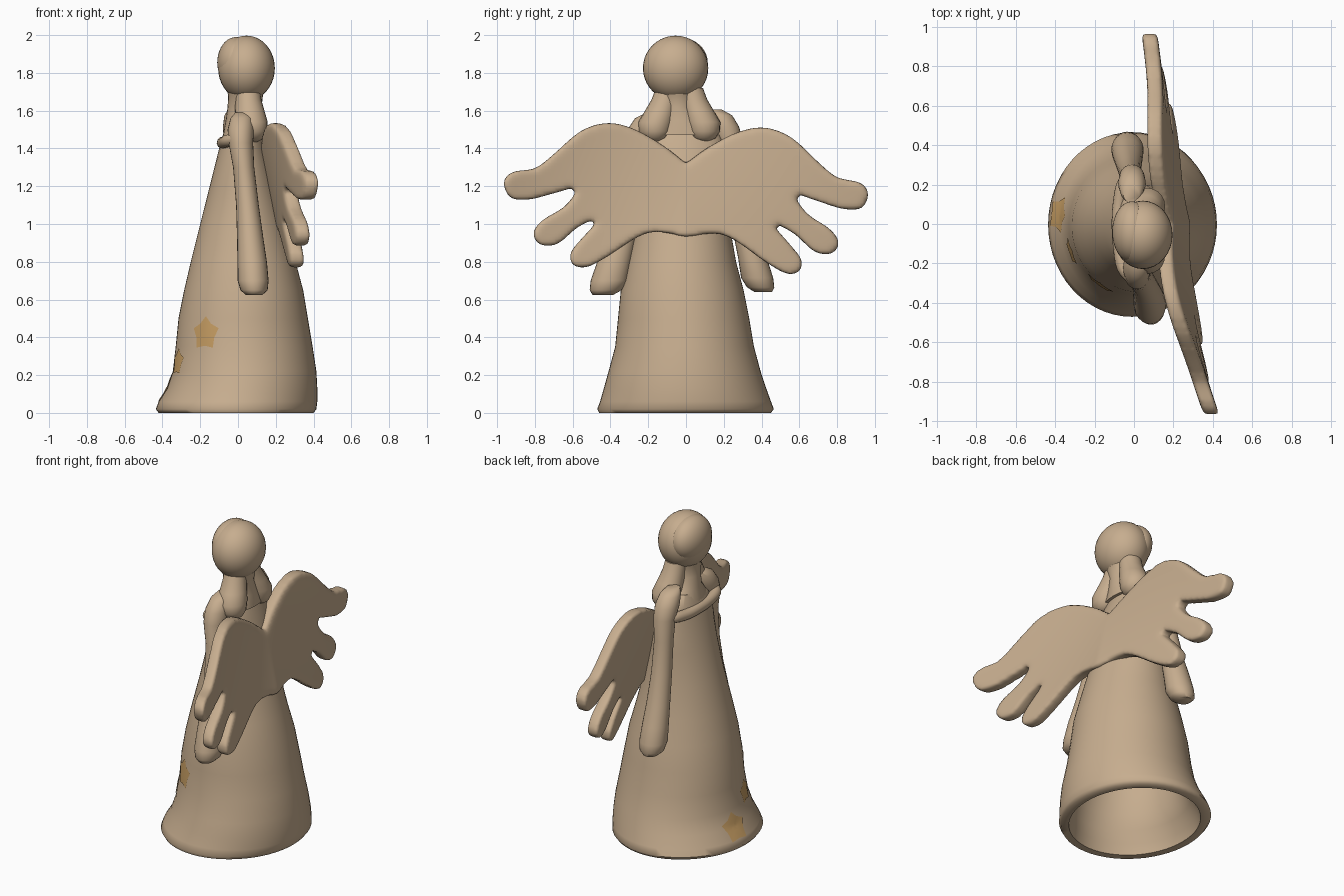
import bpy, bmesh, math
from mathutils import Vector

if "Cube" in bpy.data.objects:
    bpy.data.objects.remove(bpy.data.objects["Cube"])


def material(name, rgb):
    m = bpy.data.materials.new(name)
    m.diffuse_color = (*rgb, 1)
    m.use_nodes = True
    m.node_tree.nodes["Principled BSDF"].inputs["Base Color"].default_value = m.diffuse_color
    return m


clay = material("tan clay", (0.57, 0.42, 0.275))
ochre = material("ochre paint", (0.57, 0.34, 0.125))


def finish(bm, name, mat=clay, angle=60):
    bmesh.ops.recalc_face_normals(bm, faces=bm.faces)
    me = bpy.data.meshes.new(name)
    bm.to_mesh(me)
    bm.free()
    ob = bpy.data.objects.new(name, me)
    bpy.context.collection.objects.link(ob)
    me.materials.append(mat)
    bpy.ops.object.select_all(action='DESELECT')
    ob.select_set(True)
    bpy.context.view_layer.objects.active = ob
    bpy.ops.object.shade_smooth_by_angle(angle=math.radians(angle))
    return ob


def loft(name, rings, n=24):
    """Horizontal elliptical rings (z, cx, cy, rx, ry) skinned in order, ends capped."""
    bm = bmesh.new()
    loops = []
    for z, cx, cy, rx, ry in rings:
        loops.append([bm.verts.new((cx + rx * math.cos(2 * math.pi * i / n),
                                    cy + ry * math.sin(2 * math.pi * i / n), z)) for i in range(n)])
    for a, b in zip(loops, loops[1:]):
        for i in range(n):
            bm.faces.new((a[i], a[(i + 1) % n], b[(i + 1) % n], b[i]))
    bm.faces.new(loops[0])
    bm.faces.new(loops[-1])
    return finish(bm, name)


def smooth_path(pts, steps=4):
    """Open Catmull-Rom curve through the points."""
    p = [Vector(q) for q in pts]
    p = [p[0]] + p + [p[-1]]
    out = []
    for a, b, c, d in zip(p, p[1:], p[2:], p[3:]):
        for k in range(steps):
            t = k / steps
            out.append(0.5 * (2 * b + (c - a) * t + (2 * a - 5 * b + 4 * c - d) * t * t
                              + (3 * b - a - 3 * c + d) * t ** 3))
    return out + [p[-1]]


def ellipsoid(name, center, radii):
    bm = bmesh.new()
    bmesh.ops.create_uvsphere(bm, u_segments=32, v_segments=20, radius=1)
    for v in bm.verts:
        v.co = Vector(center) + Vector(a * b for a, b in zip(v.co, radii))
    return finish(bm, name)


# Robe: hollow bell, profile rows are z, x min, x max, y min, y max
profile = [(0.0, -0.42, 0.40, -0.46, 0.45), (0.02, -0.435, 0.415, -0.47, 0.465),
           (0.06, -0.42, 0.42, -0.455, 0.45), (0.13, -0.375, 0.42, -0.435, 0.425),
           (0.22, -0.345, 0.415, -0.41, 0.395), (0.35, -0.33, 0.395, -0.375, 0.36),
           (0.5, -0.315, 0.37, -0.36, 0.335), (0.65, -0.285, 0.345, -0.345, 0.305),
           (0.8, -0.25, 0.305, -0.31, 0.265), (1.0, -0.2, 0.25, -0.265, 0.23),
           (1.2, -0.15, 0.2, -0.24, 0.21), (1.4, -0.1, 0.145, -0.24, 0.21),
           (1.47, -0.08, 0.12, -0.21, 0.18), (1.53, -0.06, 0.1, -0.13, 0.11)]


def ring(row, inset=0.0):
    z, x0, x1, y0, y1 = row
    return (z, (x0 + x1) / 2, (y0 + y1) / 2, (x1 - x0) / 2 - inset, (y1 - y0) / 2 - inset)


outer = [ring(r) for r in reversed(profile)]
inner = [ring(profile[0], 0.045)] + [ring(r, 0.06) for r in profile[2:11]]
loft("robe", outer + inner, 56)


def robe_point(angle, z, offset):
    for lo, hi in zip(profile, profile[1:]):
        if lo[0] <= z <= hi[0]:
            t = (z - lo[0]) / (hi[0] - lo[0])
            _, cx, cy, rx, ry = ring([a + (b - a) * t for a, b in zip(lo, hi)])
            return (cx + (rx + offset) * math.cos(angle), cy + (ry + offset) * math.sin(angle), z)


# Painted stars wrapped on the front of the robe
for k, (deg, z0, size) in enumerate([(235, 0.42, 0.092), (200, 0.27, 0.075), (173, 0.125, 0.085)]):
    bm = bmesh.new()
    center = bm.verts.new(robe_point(math.radians(deg), z0, 0.004))
    loops = []
    for f in (0.25, 0.5, 0.75, 1.0):
        loop = []
        for i in range(10):
            r = size * f * (1 if i % 2 == 0 else 0.7)
            a = math.pi / 2 + i * math.pi / 5
            loop.append(bm.verts.new(robe_point(math.radians(deg) + r * math.cos(a) / 0.38,
                                                z0 + r * math.sin(a), 0.004)))
        loops.append(loop)
    for i in range(10):
        j = (i + 1) % 10
        bm.faces.new((center, loops[0][i], loops[0][j]))
        for a, b in zip(loops, loops[1:]):
            bm.faces.new((a[i], b[i], b[j], a[j]))
    star = finish(bm, f"star_{k + 1}", ochre)
    # face the paint outward
    out = star.data.vertices[0].co * Vector((1, 1, 0))
    if star.data.polygons[0].normal.dot(out) < 0:
        star.data.flip_normals()

# Hanging sleeves with rounded shoulders
sleeve = [(1.59, 0.025, 0.16, 0.04, 0.05), (1.56, 0.02, 0.19, 0.06, 0.08),
          (1.50, 0.015, 0.22, 0.07, 0.09), (1.43, 0.015, 0.25, 0.065, 0.08),
          (1.30, 0.03, 0.265, 0.056, 0.07), (1.10, 0.05, 0.30, 0.06, 0.075),
          (0.92, 0.065, 0.345, 0.07, 0.08), (0.80, 0.075, 0.38, 0.078, 0.09),
          (0.70, 0.08, 0.405, 0.082, 0.10), (0.65, 0.085, 0.425, 0.072, 0.085),
          (0.625, 0.085, 0.44, 0.045, 0.055)]
loft("sleeve_right", [(z, x, -y, rx, ry) for z, x, y, rx, ry in sleeve])
loft("sleeve_left", [(z + 0.015, -0.005 - 0.35 * x, y * 0.93, rx, ry * 0.85)
                     for z, x, y, rx, ry in sleeve])

# Rolled collar across the chest
cu = bpy.data.curves.new("collar", 'CURVE')
cu.dimensions = '3D'
cu.bevel_depth = 0.033
cu.bevel_resolution = 3
cu.use_fill_caps = True
path = smooth_path([(0.0, -0.28, 1.45), (-0.055, -0.22, 1.44), (-0.075, -0.1, 1.43),
                    (-0.08, 0.0, 1.43), (-0.075, 0.1, 1.43), (-0.055, 0.2, 1.44), (-0.01, 0.24, 1.44)])
sp = cu.splines.new('POLY')
sp.points.add(len(path) - 1)
for pt, co in zip(sp.points, path):
    pt.co = (*co, 1)
cu.materials.append(clay)
collar = bpy.data.objects.new("collar", cu)
bpy.context.collection.objects.link(collar)

# Neck, head and the raised hair cap
loft("neck", [(1.74, 0.045, -0.055, 0.11, 0.12), (1.68, 0.04, -0.05, 0.092, 0.10),
              (1.62, 0.035, -0.045, 0.09, 0.09), (1.55, 0.035, -0.03, 0.1, 0.11),
              (1.47, 0.03, -0.02, 0.11, 0.18)])
ellipsoid("head", (0.045, -0.055, 1.825), (0.15, 0.173, 0.172))
ellipsoid("hair_cap", (-0.01, -0.04, 1.855), (0.1, 0.155, 0.135))

# Two hair locks at the back of the neck
for side, name in ((-1, "hair_lock_right"), (1, "hair_lock_left")):
    loft(name, [(z, x, -0.035 + side * y, r * 0.95, r) for z, x, y, r in
                [(1.72, 0.05, 0.055, 0.07), (1.66, 0.055, 0.075, 0.072), (1.60, 0.062, 0.1, 0.082),
                 (1.54, 0.07, 0.125, 0.092), (1.49, 0.075, 0.13, 0.085), (1.455, 0.08, 0.13, 0.062),
                 (1.435, 0.08, 0.13, 0.025)]], 20)

# Wings: feathered outline (distance from the centre, z), mirrored, remeshed soft, then bent
half = smooth_path([(0, 1.32), (0.12, 1.415), (0.28, 1.505), (0.42, 1.535), (0.56, 1.49), (0.70, 1.37),
                    (0.80, 1.295), (0.92, 1.275), (0.965, 1.22), (0.93, 1.14), (0.83, 1.13),
                    (0.69, 1.165), (0.58, 1.19), (0.64, 1.095), (0.76, 1.02), (0.81, 0.95),
                    (0.77, 0.89), (0.68, 0.895), (0.57, 0.985), (0.46, 1.03), (0.55, 0.925),
                    (0.61, 0.85), (0.60, 0.785), (0.53, 0.77), (0.42, 0.825), (0.20, 0.955), (0, 0.93)])
outline = [(-d, z) for d, z in half] + [(d, z - 0.06 * d) for d, z in half[-2:0:-1]]
bm = bmesh.new()
sheet = bm.faces.new([bm.verts.new((-0.04, y, z)) for y, z in outline])
ext = bmesh.ops.extrude_face_region(bm, geom=[sheet], use_keep_orig=True)
for v in ext['geom']:
    if isinstance(v, bmesh.types.BMVert):
        v.co.x += 0.08
bmesh.ops.triangulate(bm, faces=bm.faces)
wings = finish(bm, "wings")
rm = wings.modifiers.new("soften", 'REMESH')
rm.mode = 'VOXEL'
rm.voxel_size = 0.016
sm = wings.modifiers.new("round", 'SMOOTH')
sm.iterations = 7
bpy.ops.object.modifier_apply(modifier="soften")
bpy.ops.object.modifier_apply(modifier="round")
for v in wings.data.vertices:
    x, y, z = v.co
    d = abs(y)
    sweep = 0.1 * d + 0.155 * d * d if y < 0 else -0.075 * d
    v.co.x = x + 0.155 + (0.23 - 0.26 * d) * (1.35 - z) + sweep
for poly in wings.data.polygons:
    poly.use_smooth = True
if not wings.data.materials:
    wings.data.materials.append(clay)
